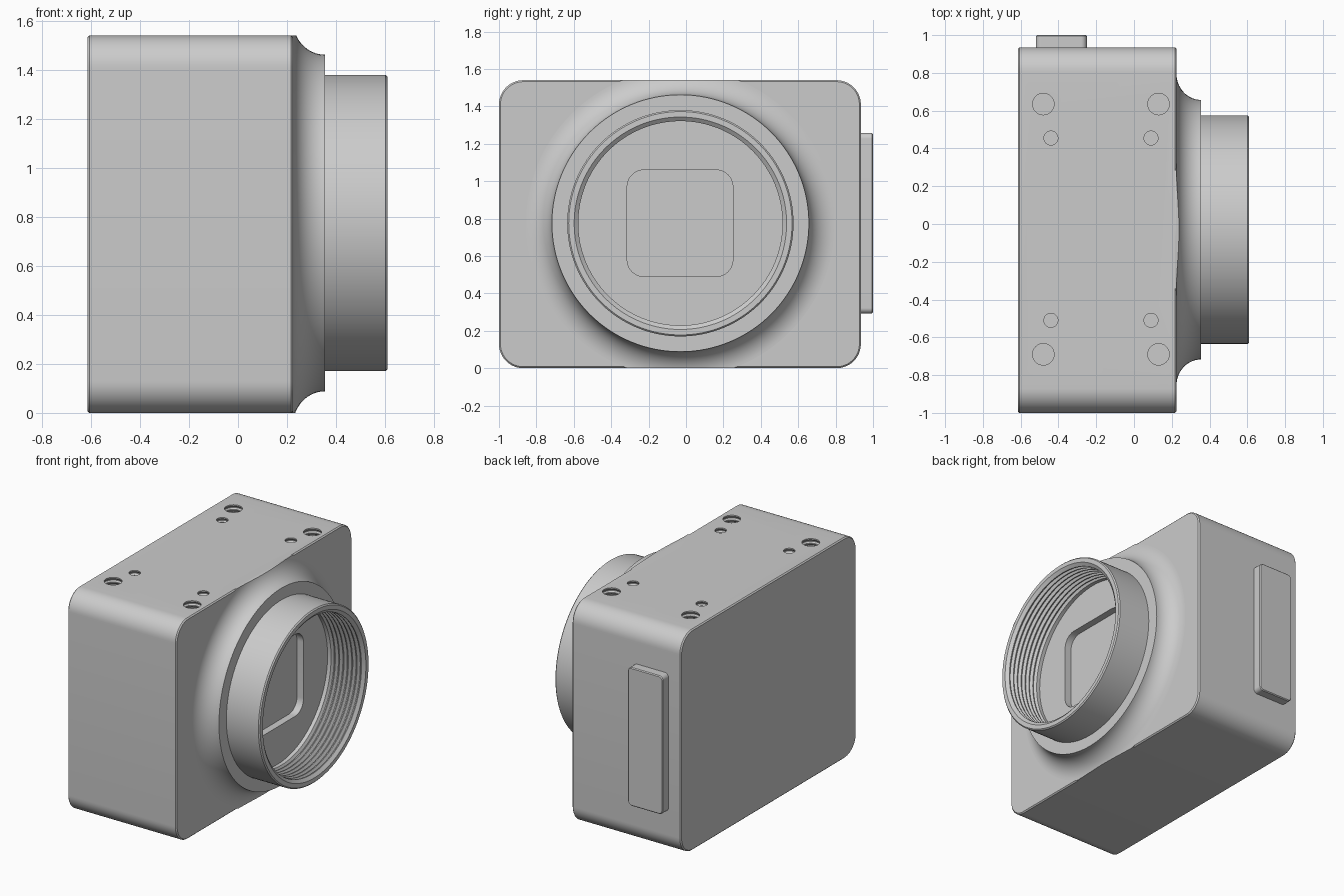
import bpy, bmesh
from math import cos, sin, pi, radians
from mathutils import Matrix, Vector

cube = bpy.data.objects.get("Cube")
if cube:
    bpy.data.objects.remove(cube, do_unlink=True)

grey = bpy.data.materials.new("light grey metal")
grey.use_nodes = True
grey.diffuse_color = (0.6, 0.6, 0.6, 1)
grey.node_tree.nodes["Principled BSDF"].inputs["Base Color"].default_value = (0.6, 0.6, 0.6, 1)

# Frames that turn local z into the wanted axis
ALONG_X = Matrix(((0, 0, 1, 0), (1, 0, 0, 0), (0, 1, 0, 0), (0, 0, 0, 1)))
ALONG_Y = Matrix(((0, 1, 0, 0), (0, 0, 1, 0), (1, 0, 0, 0), (0, 0, 0, 1)))
MID_Y, MID_Z, TOP = -0.03, 0.77, 1.54


def finish(name, bm, frame, origin):
    bmesh.ops.recalc_face_normals(bm, faces=bm.faces)
    bm.transform(Matrix.Translation(origin) @ frame)
    mesh = bpy.data.meshes.new(name)
    bm.to_mesh(mesh)
    bm.free()
    obj = bpy.data.objects.new(name, mesh)
    bpy.context.collection.objects.link(obj)
    mesh.materials.append(grey)
    return obj


def skin(bm, rings):
    for a, b in zip(rings, rings[1:]):
        n = len(a)
        for i in range(n):
            bm.faces.new((a[i], a[(i + 1) % n], b[(i + 1) % n], b[i]))
    bm.faces.new(rings[0])
    bm.faces.new(rings[-1])


def lathe(name, profile, segments, frame, origin):
    """Closed solid from (radius, height) points, capped at both ends."""
    bm = bmesh.new()
    skin(bm, [[bm.verts.new((r * cos(2 * pi * i / segments), r * sin(2 * pi * i / segments), h))
               for i in range(segments)] for r, h in profile])
    return finish(name, bm, frame, origin)


def rounded_prism(name, width, height, depth, radius, edge, frame, origin):
    """Rounded rectangle extruded along local z, with softened end edges."""
    bm = bmesh.new()
    outline = []
    for k, (sx, sy) in enumerate(((1, 1), (-1, 1), (-1, -1), (1, -1))):
        for i in range(13):
            a = (k + i / 12) * pi / 2
            outline.append((sx * (width / 2 - radius), sy * (height / 2 - radius), cos(a), sin(a)))
    levels = [(radius - edge, 0), (radius, edge), (radius, depth - edge), (radius - edge, depth)]
    if edge == 0:
        levels = levels[1:3]
    skin(bm, [[bm.verts.new((x + r * c, y + r * s, h)) for x, y, c, s in outline]
              for r, h in levels])
    return finish(name, bm, frame, origin)


def boolean(obj, cutter, operation="DIFFERENCE"):
    mod = obj.modifiers.new(cutter.name, "BOOLEAN")
    mod.operation, mod.object, mod.solver = operation, cutter, "EXACT"
    bpy.context.view_layer.objects.active = obj
    bpy.ops.object.modifier_apply(modifier=mod.name)
    bpy.data.objects.remove(cutter, do_unlink=True)


def thread(radius, depth, start, end, turns):
    """Grooves from start to end, reaching depth beyond the radius."""
    p = (end - start) / turns
    points = []
    for i in range(turns):
        h = start + i * p
        points += [(radius, h), (radius, h + p * 0.2), (radius + depth, h + p * 0.5),
                   (radius + depth, h + p * 0.65)]
    return points + [(radius, end)]


# Housing
housing = rounded_prism("housing", 1.935, TOP, 0.84, 0.13, 0.008,
                        ALONG_X, (-0.615, MID_Y - 0.0025, MID_Z))

# Threaded mounting holes in the top
for radius, spots in ((0.057, ((-0.48, 0.635), (0.13, 0.635), (-0.48, -0.69), (0.13, -0.69))),
                      (0.037, ((-0.44, 0.455), (0.09, 0.455), (-0.44, -0.51), (0.09, -0.51)))):
    for x, y in spots:
        bore = thread(radius, 0.008, -0.16, -0.008, 5) + [(radius, 0.05)]
        boolean(housing, lathe("hole_cutter", bore, 32, Matrix(), (x, y, TOP)))

# Lens mount: flared collar, tube and threaded bore in one turned piece
FLOOR, RIM = 0.33, 0.61
flare = [(0.825 - 0.138 * sin(a), 0.355 - 0.13 * cos(a))
         for a in (i * pi / 32 for i in range(17))]
profile = ([(0.825, 0.217)] + flare + [(0.684, 0.355), (0.605, 0.355), (0.605, RIM - 0.008),
           (0.597, RIM), (0.568, RIM), (0.546, RIM - 0.018)]
           + thread(0.546, 0.02, FLOOR + 0.02, RIM - 0.025, 7)[::-1] + [(0.546, FLOOR)])
mount = lathe("lens_mount", profile, 128, ALONG_X, (0, MID_Y, MID_Z + 0.005))

# Collar trimmed flush with the housing top and bottom
boolean(mount, rounded_prism("trim_box", 1.9, TOP, 1, 0.001, 0, ALONG_X, (0, MID_Y, MID_Z)),
        "INTERSECT")

# Sensor window sunk into the mount floor
boolean(mount, rounded_prism("window_cutter", 0.565, 0.57, 0.2, 0.09, 0, ALONG_X,
                             (FLOOR - 0.05, MID_Y - 0.002, 0.775)))

# Side connector cover
cover = rounded_prism("connector_cover", 0.965, 0.27, 0.075, 0.03, 0.006,
                      ALONG_Y, (-0.385, 0.925, 0.775))

for obj in (housing, mount, cover):
    bpy.ops.object.select_all(action="DESELECT")
    obj.select_set(True)
    bpy.context.view_layer.objects.active = obj
    bpy.ops.object.shade_smooth_by_angle(angle=radians(25))
